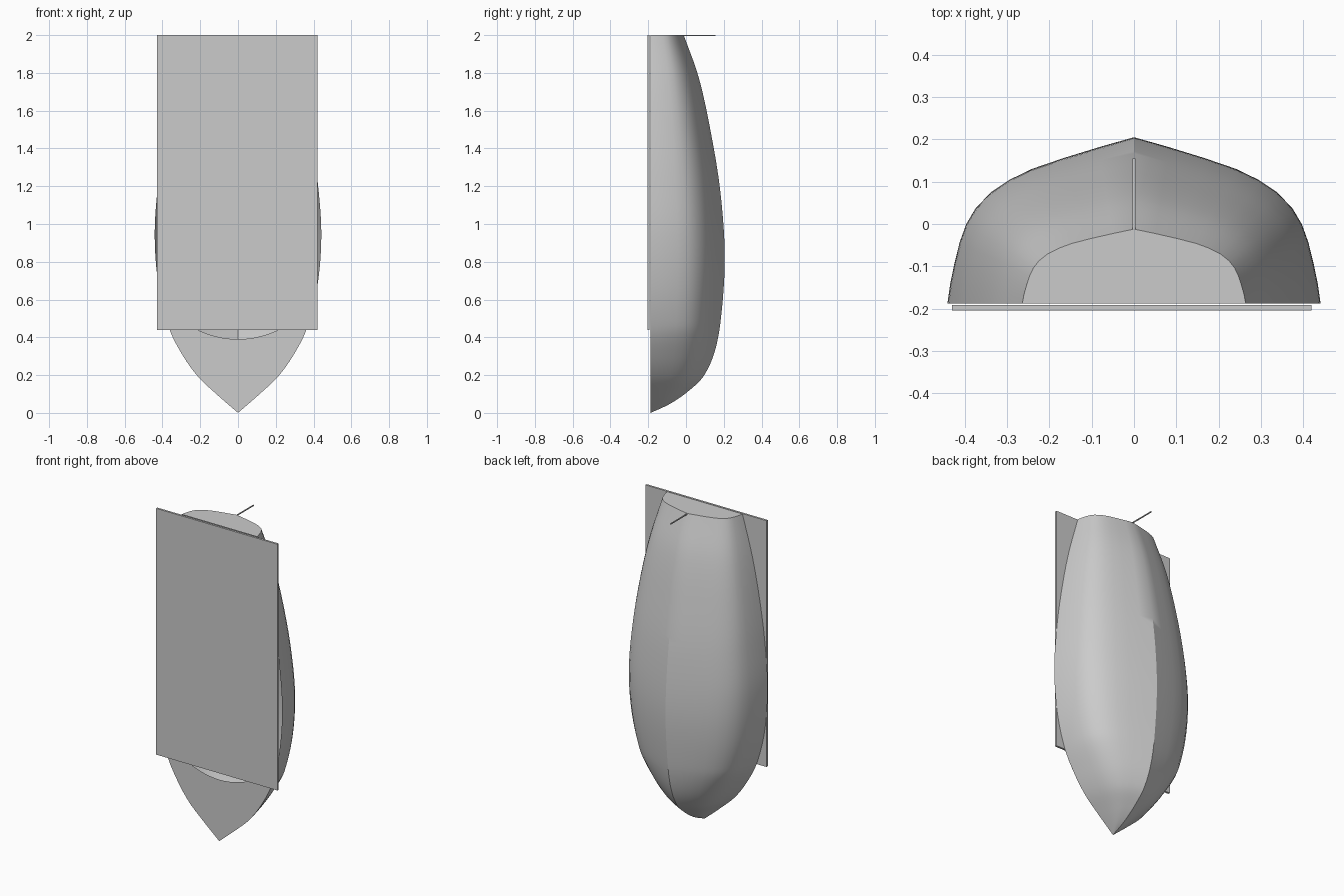
import bpy, bmesh

if "Cube" in bpy.data.objects:
    bpy.data.objects.remove(bpy.data.objects["Cube"])

DECK_Y = -0.188

# (z, value) control curves, bow at z = 0, transom at z = 2
SHEER = [(0, 0), (.1, .115), (.19, .21), (.3, .29), (.44, .362), (.67, .42),
         (.95, .441), (1.24, .42), (1.5, .383), (1.75, .333), (2, .264)]
KEEL = [(0, DECK_Y), (.045, -.09), (.105, 0), (.19, .09), (.335, .155), (.55, .19),
        (.84, .205), (1.16, .183), (1.45, .138), (1.77, .069), (2, -.012)]
# Half section: (share of half width, share of depth) from gunwale to keel
SECTION = [(1, 0), (.985, .12), (.963, .24), (.935, .37), (.9, .48), (.85, .575),
           (.77, .67), (.67, .745), (.55, .81), (.38, .875), (.19, .94), (0, 1)]


def sample(table, z):
    """Smooth interpolation through the control points."""
    n = len(table)

    def slope(i):
        a, b = table[max(i - 1, 0)], table[min(i + 1, n - 1)]
        return (b[1] - a[1]) / (b[0] - a[0])
    for i in range(n - 1):
        (z0, v0), (z1, v1) = table[i], table[i + 1]
        if z <= z1:
            h = z1 - z0
            t = (z - z0) / h
            return ((2*t**3 - 3*t*t + 1) * v0 + (t**3 - 2*t*t + t) * h * slope(i)
                    + (3*t*t - 2*t**3) * v1 + (t**3 - t*t) * h * slope(i + 1))
    return table[-1][1]


def add_object(name, bm):
    mesh = bpy.data.meshes.new(name)
    bm.to_mesh(mesh)
    bm.free()
    ob = bpy.data.objects.new(name, mesh)
    bpy.context.collection.objects.link(ob)
    return ob


def box(name, x, y, z):
    bm = bmesh.new()
    bmesh.ops.create_cube(bm, size=1)
    for v in bm.verts:
        for axis, (lo, hi) in enumerate((x, y, z)):
            v.co[axis] = lo + (v.co[axis] + .5) * (hi - lo)
    return add_object(name, bm)


# Hull shell lofted from bow to stern, closed by a flat transom
bm = bmesh.new()
STATIONS = 70
across = [(-sx, d) for sx, d in SECTION] + SECTION[-2::-1]
fine = []
for (a, b), (c, d) in zip(across, across[1:]):
    fine += [(a, b), ((a + c) / 2, (b + d) / 2)]
fine.append(across[-1])
rings = []
for i in range(STATIONS + 1):
    z = 2 * (i / STATIONS) ** 1.6
    w = sample(SHEER, z)
    depth = sample(KEEL, z) - DECK_Y
    vee = .35 * max(0, 1 - z / .45)   # sections sharpen toward the bow
    ring = []
    for sx, d in across:
        s = abs(sx) * (1 - vee) + (1 - d) * vee
        ring.append(bm.verts.new(((s if sx > 0 else -s) * w, DECK_Y + d * depth, z)))
    rings.append(ring)
for r0, r1 in zip(rings, rings[1:]):
    for j in range(len(across) - 1):
        bm.faces.new((r0[j], r1[j], r1[j + 1], r0[j + 1]))
bm.faces.new(rings[-1])
bmesh.ops.remove_doubles(bm, verts=bm.verts, dist=1e-5)
bmesh.ops.recalc_face_normals(bm, faces=bm.faces)
hull = add_object("hull", bm)
bpy.context.view_layer.objects.active = hull
hull.select_set(True)
bpy.ops.object.shade_smooth_by_angle(angle=.52)
hull.select_set(False)

# Foredeck with a curved aft edge
bm = bmesh.new()
END = .56
side = [(sample(SHEER, END * i / 24), END * i / 24) for i in range(25)]
edge_x = side[-1][0]
arc = [(edge_x * (1 - i / 12), .39 + (END - .39) * (1 - i / 12) ** 2) for i in range(1, 24)]
outline = side + arc + [(-x, z) for x, z in side[:0:-1]]
bm.faces.new([bm.verts.new((x, DECK_Y, z)) for x, z in outline])
add_object("foredeck", bm)

# Flat cover panel over the open cockpit
box("cover_panel", (-.43, .42), (-.205, -.192), (.44, 2))

# Thin stern fin at the foot of the transom
box("stern_fin", (-.003, .003), (-.012, .155), (1.994, 2))
